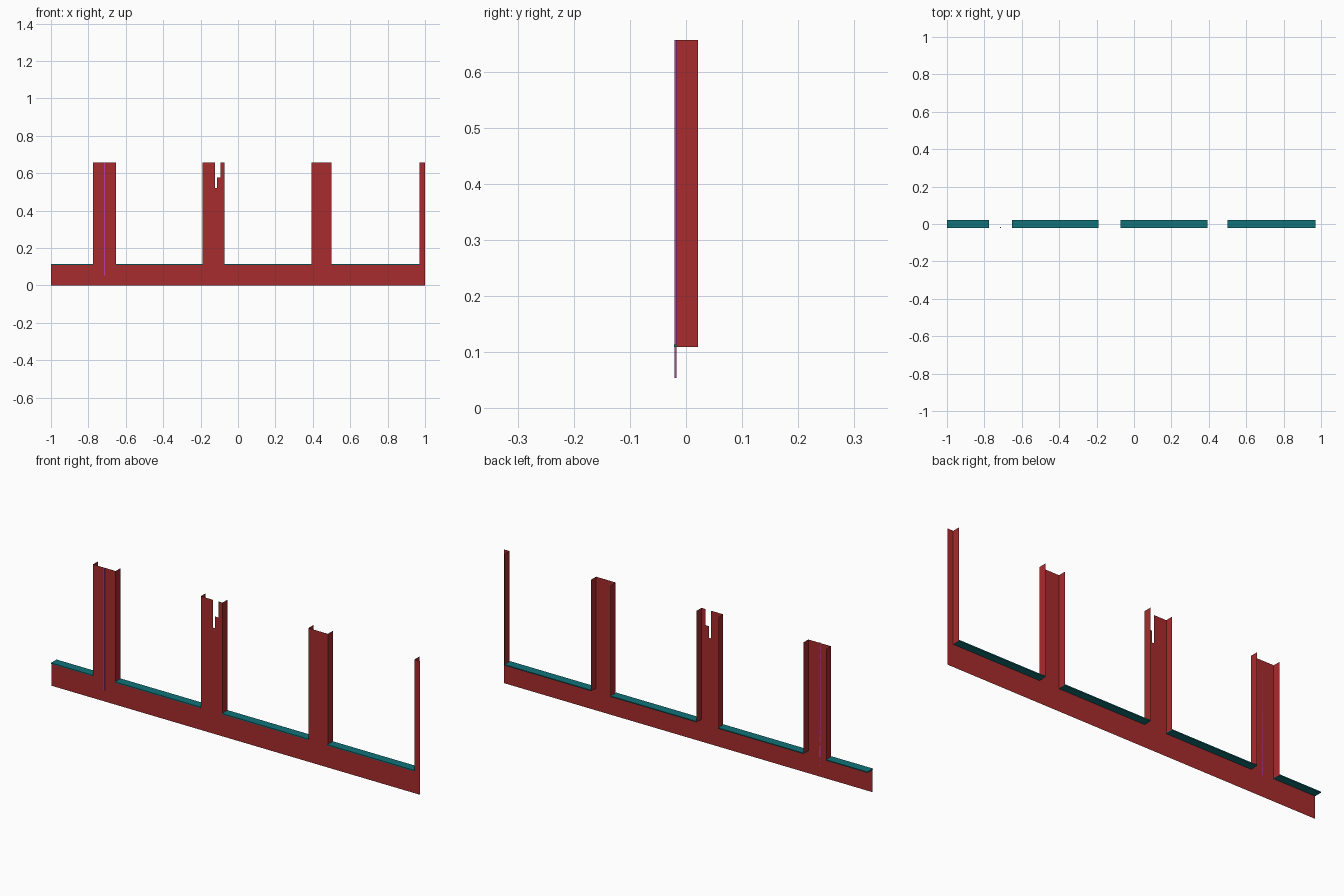
import bpy
import bmesh

cube = bpy.data.objects.get("Cube")
if cube:
    bpy.data.objects.remove(cube, do_unlink=True)

FRONT, BACK = -0.017, 0.021   # depth of wall sheet and back of returns
SILL, TOP = 0.109, 0.656      # opening bottom and pier top


def material(name, rgb):
    mat = bpy.data.materials.new(name)
    mat.use_nodes = True
    mat.diffuse_color = (*rgb, 1)
    mat.node_tree.nodes["Principled BSDF"].inputs["Base Color"].default_value = (*rgb, 1)
    return mat


brick = material("brick_red", (0.39, 0.025, 0.026))
teal = material("teal", (0.006, 0.17, 0.19))
magenta = material("magenta", (0.49, 0.045, 0.42))


def build(name, faces, mat):
    """Make an object from a list of faces, each a list of points."""
    bm = bmesh.new()
    for points in faces:
        bm.faces.new([bm.verts.new(p) for p in points])
    mesh = bpy.data.meshes.new(name)
    bm.to_mesh(mesh)
    bm.free()
    mesh.materials.append(mat)
    obj = bpy.data.objects.new(name, mesh)
    bpy.context.collection.objects.link(obj)


def box(name, low, high, mat):
    bpy.ops.mesh.primitive_cube_add(size=1)
    obj = bpy.context.object
    obj.name = name
    obj.location = [(a + b) / 2 for a, b in zip(low, high)]
    obj.scale = [b - a for a, b in zip(low, high)]
    obj.data.materials.append(mat)


piers = [(-0.775, -0.652), (-0.19, -0.072), (0.394, 0.5), (0.97, 1.0)]
# Broken notch in the top of the second pier
notch = [(-0.123, TOP), (-0.123, 0.52), (-0.113, 0.52),
         (-0.113, 0.577), (-0.093, 0.577), (-0.093, TOP)]

# Wall sheet: low band and piers in one outline
outline = [(-1, 0), (-1, SILL)]
for i, (left, right) in enumerate(piers):
    outline += [(left, SILL), (left, TOP)]
    if i == 1:
        outline += notch
    outline.append((right, TOP))
    if right < 1:
        outline.append((right, SILL))
outline.append((1, 0))
build("wall_front", [[(x, FRONT, z) for x, z in reversed(outline)]], brick)


# Returns running back from the pier edges into the openings
def pier_return(x, side):
    quad = [(x, FRONT, SILL), (x, BACK, SILL), (x, BACK, TOP), (x, FRONT, TOP)]
    return quad if side > 0 else quad[::-1]


returns = []
for left, right in piers:
    returns.append(pier_return(left, -1))
    if right < 1:
        returns.append(pier_return(right, 1))
build("pier_returns", returns, brick)

# Sills between the piers
start = -1
for i, (left, right) in enumerate(piers):
    box(f"window_sill_{i + 1}", (start, -0.0215, SILL), (left, 0.0215, 0.114), teal)
    start = right

# Thin vertical strip on the first pier
box("pier_strip", (-0.717, -0.0205, 0.054), (-0.71, FRONT, TOP), magenta)
